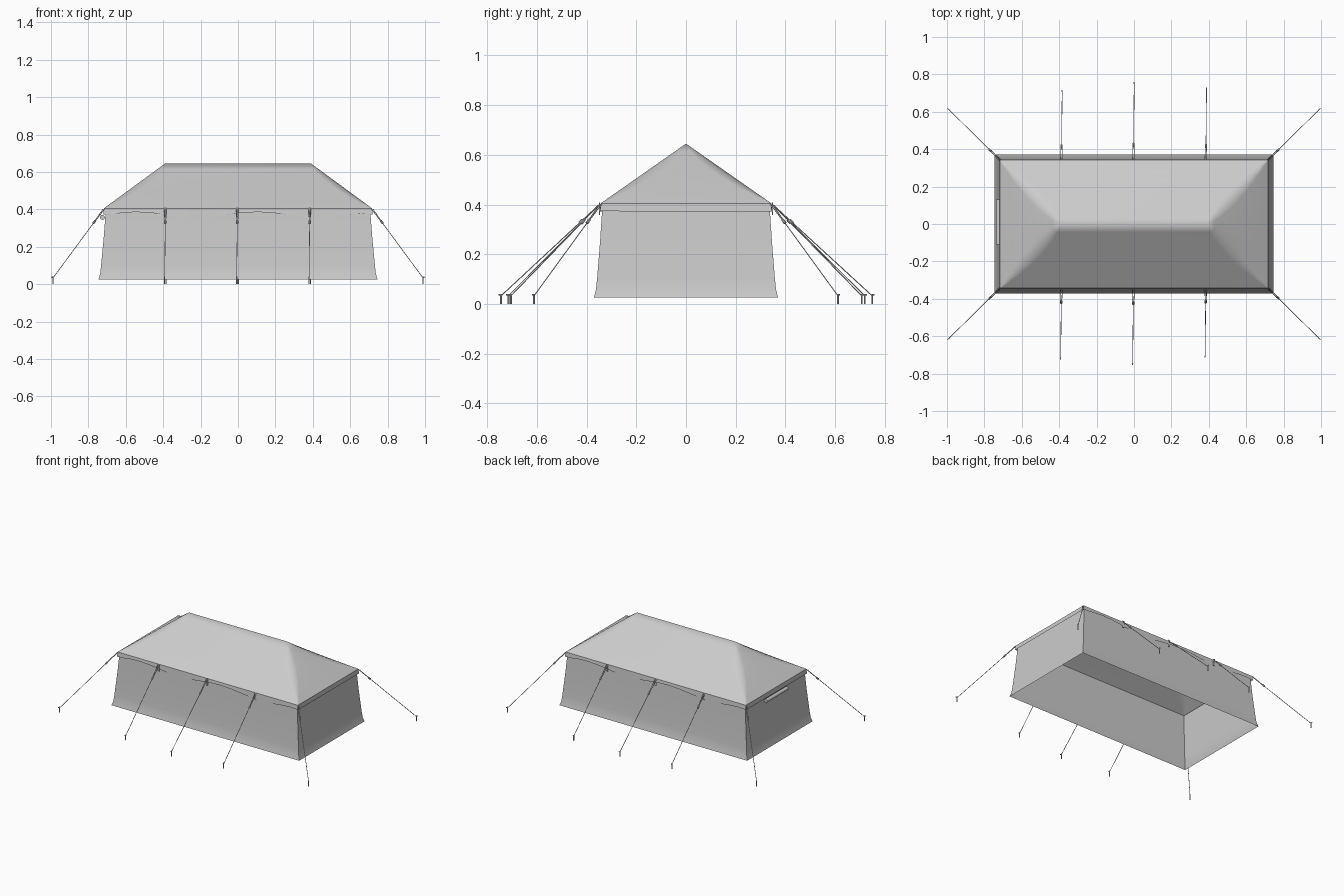
import bpy, bmesh, math
from mathutils import Vector

cube = bpy.data.objects.get("Cube")
if cube:
    bpy.data.objects.remove(cube, do_unlink=True)

canvas = bpy.data.materials.new("canvas grey")
canvas.use_nodes = True
grey = (0.6, 0.6, 0.6, 1)
canvas.diffuse_color = grey
canvas.node_tree.nodes["Principled BSDF"].inputs["Base Color"].default_value = grey

EAVE_X, EAVE_Y, EAVE_Z = 0.717, 0.343, 0.405
RIDGE_X, RIDGE_Z = 0.39, 0.645


def finish(bm, name, smooth=None):
    bmesh.ops.remove_doubles(bm, verts=bm.verts, dist=1e-5)
    mesh = bpy.data.meshes.new(name)
    bm.to_mesh(mesh)
    bm.free()
    obj = bpy.data.objects.new(name, mesh)
    bpy.context.collection.objects.link(obj)
    mesh.materials.append(canvas)
    if smooth:
        bpy.ops.object.select_all(action='DESELECT')
        obj.select_set(True)
        bpy.context.view_layer.objects.active = obj
        bpy.ops.object.shade_smooth_by_angle(angle=math.radians(smooth))
    return obj


def loft(name, rings, smooth=30):
    """Skin closed rings of points, listed from bottom to top."""
    bm = bmesh.new()
    rows = [[bm.verts.new(p) for p in ring] for ring in rings]
    n = len(rows[0])
    for low, high in zip(rows, rows[1:]):
        for i in range(n):
            j = (i + 1) % n
            bm.faces.new((low[i], low[j], high[j], high[i]))
    return finish(bm, name, smooth)


def rounded_ring(x, y, z, c):
    """Rectangle with softened corners, counter-clockwise."""
    corner = [(0, c), (0.3 * c, 0.3 * c), (c, 0)]
    ring = []
    for sx, sy in ((1, -1), (1, 1), (-1, 1), (-1, -1)):
        points = corner if sx * sy > 0 else corner[::-1]
        ring += [(sx * (x - a), sy * (y - b), z) for a, b in points]
    return ring


def side_ring(x, y, z_of):
    """Rectangle with divided long sides whose height follows z_of."""
    n = 24
    xs = [-x + 2 * x * i / n for i in range(n + 1)]
    points = [(u, -y) for u in xs] + [(-u, y) for u in xs]
    return [(u, v, z_of(u, v)) for u, v in points]


def rod(bm, a, b, radius, sides=6):
    a, b = Vector(a), Vector(b)
    matrix = (b - a).to_track_quat('Z', 'Y').to_matrix().to_4x4()
    matrix.translation = (a + b) / 2
    bmesh.ops.create_cone(bm, cap_ends=True, segments=sides, radius1=radius,
                          radius2=radius, depth=(b - a).length, matrix=matrix)


# Hipped roof with softened hips and a sharp ridge
rings = []
for i in range(9):
    t = i / 8
    soft = 0.003 + 0.2 * t * (1 - t)
    x = EAVE_X + (RIDGE_X - EAVE_X) * t
    y = EAVE_Y * (1 - t)
    z = EAVE_Z + (RIDGE_Z - EAVE_Z) * t
    rings.append(rounded_ring(x, y, z, min(soft, y)))
roof = loft("roof", rings, 35)
weighted = roof.modifiers.new("weighted normals", 'WEIGHTED_NORMAL')
weighted.keep_sharp = True

# Walls flaring out at the foot, open underneath
wall_profile = [(0.746, 0.371, 0.025), (0.737, 0.363, 0.055), (0.732, 0.358, 0.1),
                (0.718, 0.346, 0.25), (0.706, 0.336, 0.403)]
loft("walls", [[(-x, -y, z), (x, -y, z), (x, y, z), (-x, y, z)]
               for x, y, z in wall_profile])


# Valance hanging from the eave, with a wavy hem on the long sides
def hem(x, y):
    fade = min(1, (EAVE_X - abs(x)) * 8 + 0.1)
    side = 1 if y < 0 else -1
    return 0.372 + 0.013 * fade * math.cos(math.tau * (side * x + 0.55) / 0.65)


loft("valance", [side_ring(EAVE_X + 0.003, EAVE_Y + 0.003, hem),
                 side_ring(EAVE_X, EAVE_Y, lambda x, y: EAVE_Z)])

# Rolled window flap under the eave of the right end
bm = bmesh.new()
rod(bm, (-0.725, -0.11, 0.357), (-0.725, 0.13, 0.357), 0.013, 12)
finish(bm, "rolled_flap", 40)


# Guy lines, each with a doubled top loop, a slider and a ground peg
def guy_line(name, top, foot):
    top, foot = Vector(top), Vector(foot)
    line_end = Vector((foot.x, foot.y, 0.032))
    slider = top.lerp(line_end, 0.19)
    outward = (foot - top).to_2d().normalized()
    across = Vector((-outward.y, outward.x, 0)) * 0.005

    bm = bmesh.new()
    rod(bm, slider, line_end, 0.002)
    for s in (-1, 1):
        rod(bm, top + across * s, slider + across * s * 0.5, 0.002)
    finish(bm, name + "_rope", 40)

    bm = bmesh.new()
    step = (line_end - top).normalized() * 0.01
    rod(bm, slider - step, slider + step, 0.006, 8)
    finish(bm, name + "_slider", 40)

    bm = bmesh.new()
    rod(bm, foot, foot + Vector((0, 0, 0.04)), 0.0035)
    hook = Vector((outward.x, outward.y, 0)) * 0.009
    crown = foot + Vector((0, 0, 0.037))
    rod(bm, crown, crown + hook, 0.003)
    finish(bm, name + "_peg", 40)


def strap(name, x, side):
    """Flat webbing tab sewn over the eave."""
    y = side * (EAVE_Y + 0.006)
    bm = bmesh.new()
    bmesh.ops.create_cube(bm, size=1)
    bmesh.ops.scale(bm, vec=(0.014, 0.004, 0.05), verts=bm.verts)
    bmesh.ops.translate(bm, vec=(x, y, EAVE_Z - 0.022), verts=bm.verts)
    finish(bm, name)


for label, x, front, back in (("right", -0.388, 0.715, 0.708),
                              ("middle", -0.003, 0.745, 0.75),
                              ("left", 0.384, 0.705, 0.72)):
    for end, side, reach in (("front", -1, front), ("back", 1, back)):
        name = f"{end}_{label}"
        strap(name + "_strap", x, side)
        guy_line(name, (x, side * (EAVE_Y + 0.004), EAVE_Z - 0.003),
                 (x - 0.004 * side * -1, side * reach, 0))

for sx, label in ((-1, "right"), (1, "left")):
    for sy, end in ((-1, "front"), (1, "back")):
        guy_line(f"{end}_{label}_corner", (sx * EAVE_X, sy * EAVE_Y, EAVE_Z - 0.003),
                 (sx * 0.99, sy * 0.612, 0))
